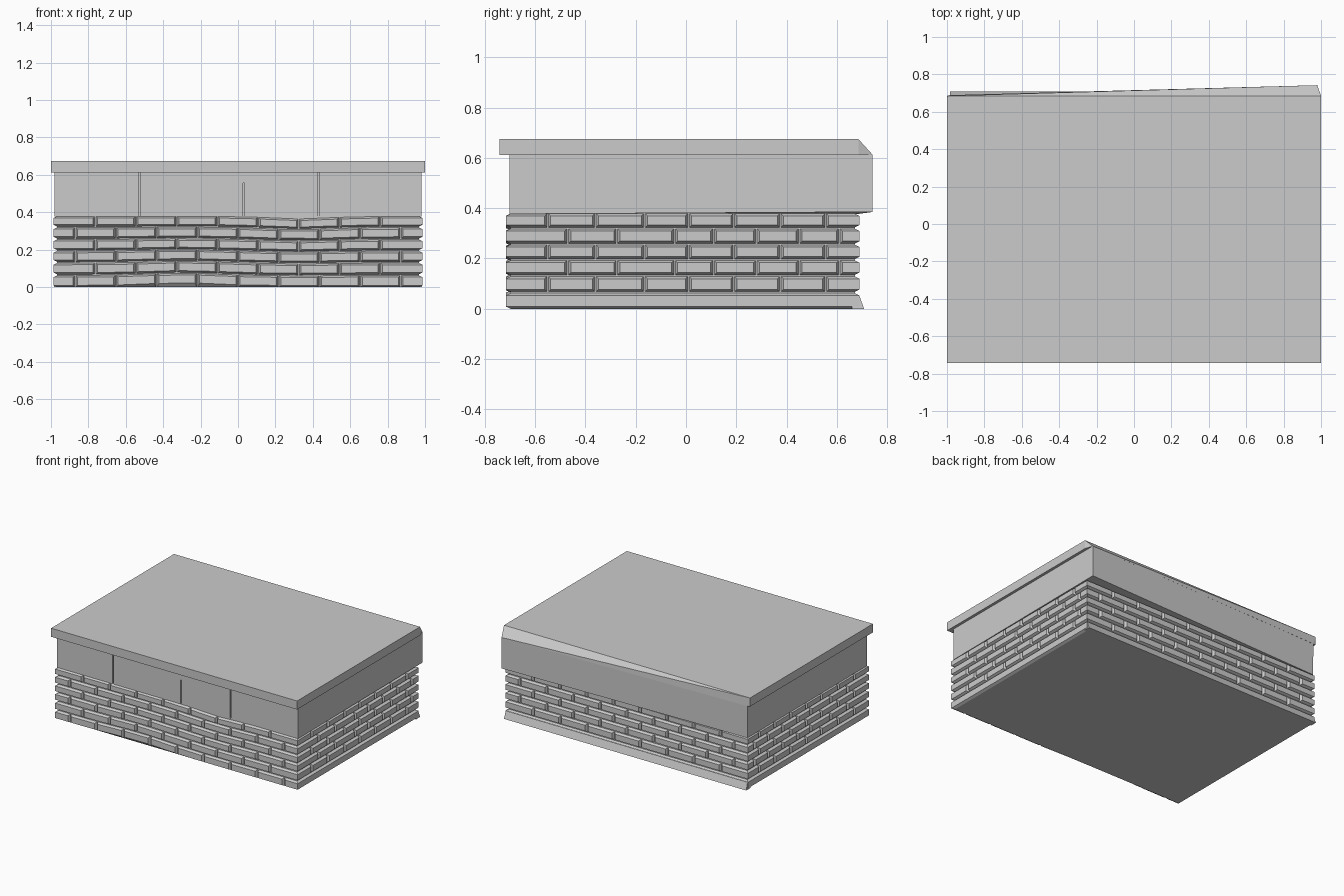
import bpy, bmesh, math
from mathutils import Vector

if "Cube" in bpy.data.objects:
    bpy.data.objects.remove(bpy.data.objects["Cube"])


def finish(name, bm):
    bmesh.ops.recalc_face_normals(bm, faces=bm.faces)
    me = bpy.data.meshes.new(name)
    bm.to_mesh(me)
    bm.free()
    ob = bpy.data.objects.new(name, me)
    bpy.context.collection.objects.link(ob)
    return ob


def prism(name, bottom, top):
    """Four-sided block from bottom and top corner loops."""
    bm = bmesh.new()
    b = [bm.verts.new(p) for p in bottom]
    t = [bm.verts.new(p) for p in top]
    bm.faces.new(b[::-1])
    bm.faces.new(t)
    for i in range(4):
        j = (i + 1) % 4
        bm.faces.new((b[i], b[j], t[j], t[i]))
    return finish(name, bm)


def box(name, x0, x1, y0, y1, z0, z1):
    loop = [(x0, y0), (x1, y0), (x1, y1), (x0, y1)]
    return prism(name, [(*p, z0) for p in loop], [(*p, z1) for p in loop])


# Core footprint behind the bricks, and brick protrusion
X, YF, YB = 0.968, -0.698, 0.672
D, C = 0.018, 0.009
ROWS = [(0.0, 0.062), (0.068, 0.128), (0.135, 0.192),
        (0.198, 0.254), (0.26, 0.318), (0.324, 0.378)]


def sag(x, z):
    """Uneven settling of the front brick courses."""
    k = z / 0.38
    rise = math.exp(-((x + 0.3) / 0.25) ** 2) * (1 - k)
    drop = math.exp(-((x - 0.33) / 0.22) ** 2) * k
    return 0.014 * (rise - drop) if z > 0.001 else 0


def brick(bm, place, u0, u1, z0, z1, lo, hi, wavy):
    """Chamfered brick; ends at the wall corners are mitred outwards."""
    a0 = u0 - D if u0 == lo else u0 + C
    a1 = u1 + D if u1 == hi else u1 - C
    loops = []
    for d, p, q, e in ((-0.01, u0, u1, 0), (0, u0, u1, 0), (D, a0, a1, C)):
        vs = []
        for u, z in ((p, z0 + e), (q, z0 + e), (q, z1 - e), (p, z1 - e)):
            co = Vector((*place(u, d), z))
            if wavy:
                co.z += sag(co.x, z)
            vs.append(bm.verts.new(co))
        loops.append(vs)
    for A, B in zip(loops, loops[1:]):
        for i in range(4):
            j = (i + 1) % 4
            bm.faces.new((A[i], A[j], B[j], B[i]))
    bm.faces.new(loops[-1])
    bm.faces.new(loops[0][::-1])


def courses(name, place, lo, hi, even, odd, plain_base, wavy=False):
    bm = bmesh.new()
    for r, (z0, z1) in enumerate(ROWS):
        cuts = [] if (r == 0 and plain_base) else (even if r % 2 == 0 else odd)
        pts = [lo] + list(cuts) + [hi]
        for i in range(len(pts) - 1):
            s = pts[i] + (0.003 if i else 0)
            e = pts[i + 1] - (0.003 if i < len(pts) - 2 else 0)
            brick(bm, place, s, e, z0, z1, lo, hi, wavy)
    return finish(name, bm)


# Brick base
box("base_core", -X, X, YF, YB, 0, 0.38)
long_a = [-0.87 + 0.2175 * i for i in range(9)]
long_b = [-0.763 + 0.2175 * i for i in range(8)]
side_a = [-0.47, -0.275, -0.045, 0.11, 0.28, 0.45, 0.61]
side_a2 = [-0.55, -0.36, -0.165, 0.01, 0.19, 0.375, 0.555]
courses("front_bricks", lambda u, d: (u, YF - d), -X, X, long_a, long_b, False, True)
courses("back_bricks", lambda u, d: (u, YB + d), -X, X, long_a, long_b, True)
for s, n in ((1, "right"), (-1, "left")):
    courses(n + "_bricks", lambda u, d, s=s: (s * (X + d), u), YF, YB,
            side_a, side_a2, True)

# Flared foot along the back
prism("back_foot",
      [(-0.985, 0.66, 0), (0.985, 0.66, 0), (0.985, 0.708, 0), (-0.985, 0.708, 0)],
      [(-0.982, 0.66, 0.055), (0.982, 0.66, 0.055), (0.982, 0.688, 0.055), (-0.982, 0.688, 0.055)])

# Upper wall, skewed outwards at the back right corner
prism("upper_wall",
      [(-0.98, -0.692, 0.377), (0.98, -0.692, 0.377), (0.98, 0.742, 0.385), (-0.98, 0.685, 0.377)],
      [(-0.98, -0.692, 0.612), (0.98, -0.692, 0.612), (0.98, 0.742, 0.612), (-0.98, 0.688, 0.612)])

# Front panels separated by narrow grooves
g = 0.004
edges = [-0.98 - g, -0.525, 0.03, 0.43, 0.98 + g]
for i in range(4):
    box("front_panel", edges[i] + g, edges[i + 1] - g, -0.702, -0.69, 0.377, 0.612)
box("panel_joint_cap", 0.025, 0.035, -0.702, -0.69, 0.555, 0.612)

# Top slab, with its sloping fill down to the skewed back wall
box("top_slab", -1, 1, -0.742, 0.685, 0.612, 0.675)
bm = bmesh.new()
for p in ((1, 0.685, 0.675), (1, 0.685, 0.612), (0.98, 0.742, 0.612),
          (-1, 0.685, 0.675), (-1, 0.685, 0.612), (-0.98, 0.689, 0.612)):
    bm.verts.new(p)
bmesh.ops.convex_hull(bm, input=bm.verts[:])
finish("slab_back_slope", bm)
